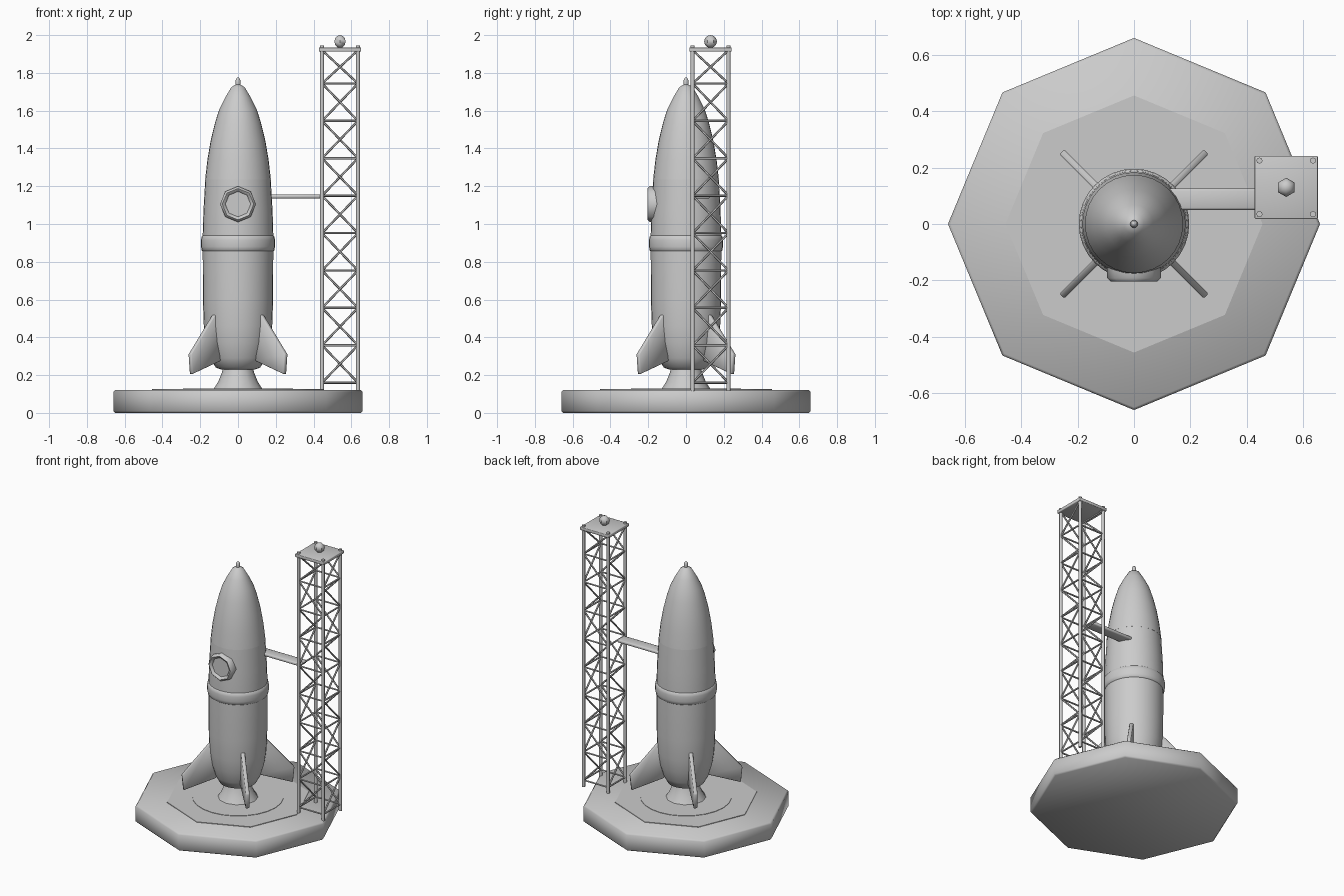
import bpy, bmesh
from math import sin, cos, pi, radians
from mathutils import Vector, Matrix

if "Cube" in bpy.data.objects:
    bpy.data.objects.remove(bpy.data.objects["Cube"])


def make(name, bm, loc=(0, 0, 0)):
    bmesh.ops.recalc_face_normals(bm, faces=bm.faces)
    me = bpy.data.meshes.new(name)
    bm.to_mesh(me)
    bm.free()
    ob = bpy.data.objects.new(name, me)
    ob.location = loc
    bpy.context.collection.objects.link(ob)
    return ob


def lathe(name, profile, sides, loc=(0, 0, 0)):
    """Revolve (radius, z) points about z, capping open ends."""
    bm = bmesh.new()
    rings = [[bm.verts.new((r * cos(2 * pi * i / sides), r * sin(2 * pi * i / sides), z))
              for i in range(sides)] for r, z in profile]
    for a, b in zip(rings, rings[1:]):
        for i in range(sides):
            j = (i + 1) % sides
            bm.faces.new((a[i], a[j], b[j], b[i]))
    bm.faces.new(rings[0])
    bm.faces.new(rings[-1])
    return make(name, bm, loc)


def box(name, lo, hi, bevel):
    lo, hi = Vector(lo), Vector(hi)
    bm = bmesh.new()
    bmesh.ops.create_cube(bm, size=1, matrix=Matrix.Translation((lo + hi) / 2)
                          @ Matrix.Diagonal((hi - lo).to_4d()))
    bmesh.ops.bevel(bm, geom=bm.edges[:], offset=bevel, segments=2, profile=0.5, affect='EDGES')
    return make(name, bm)


def rod(bm, a, b, r, sides):
    a, b = Vector(a), Vector(b)
    d = b - a
    m = Matrix.Translation((a + b) / 2) @ d.to_track_quat('Z', 'Y').to_matrix().to_4x4()
    bmesh.ops.create_cone(bm, cap_ends=True, segments=sides, radius1=r, radius2=r,
                          depth=d.length, matrix=m)


# Launch pad: octagonal slab with thin stepped plates
lathe("pad", [(0.65, 0), (0.66, 0.01), (0.66, 0.112), (0.65, 0.122)], 8)
lathe("pad_plate", [(0.456, 0.115), (0.456, 0.126)], 8)
lathe("scorch_disc", [(0.29, 0.12), (0.29, 0.129)], 24)

# Rocket engine, hull, nose, tip and waist band
lathe("nozzle", [(0.13, 0.125), (0.105, 0.165), (0.085, 0.215), (0.075, 0.25)], 12)
lathe("hull", [(0.09, 0.23), (0.118, 0.24), (0.145, 0.29), (0.168, 0.37), (0.181, 0.46),
               (0.186, 0.6), (0.187, 0.94), (0.183, 1.07), (0.173, 1.24)], 32)
lathe("nose", [(0.174, 1.235), (0.162, 1.34), (0.145, 1.44), (0.122, 1.535), (0.1, 1.605),
               (0.068, 1.67), (0.035, 1.725), (0.008, 1.74)], 32)
lathe("nose_tip", [(0.012, 1.73), (0.014, 1.75), (0.011, 1.767), (0.003, 1.776)], 12)
lathe("waist_band", [(0.183, 0.853), (0.192, 0.86), (0.196, 0.88), (0.196, 0.915),
                     (0.192, 0.935), (0.183, 0.942)], 32)

# Four diagonal fins
fin = [(0.165, 0.53), (0.187, 0.515), (0.362, 0.31), (0.352, 0.205), (0.14, 0.275)]
for k in range(4):
    bm = bmesh.new()
    sides = [[bm.verts.new((x, y, z)) for x, z in fin] for y in (-0.012, 0.012)]
    bm.faces.new(sides[0])
    bm.faces.new(sides[1])
    for i in range(5):
        j = (i + 1) % 5
        bm.faces.new((sides[0][i], sides[0][j], sides[1][j], sides[1][i]))
    bmesh.ops.bevel(bm, geom=bm.edges[:], offset=0.004, segments=1, affect='EDGES')
    make(f"fin_{k + 1}", bm).rotation_euler.z = pi / 4 + k * pi / 2

# Porthole facing the front: octagonal rim with recessed glass
rim = lathe("porthole", [(0.095, -0.03), (0.095, 0.008), (0.083, 0.02), (0.07, 0.012), (0.067, 0.004)],
            8, (0, -0.184, 1.105))
rim.rotation_euler = (radians(90), 0, 0)

# Service tower: four legs, level rings and zigzag braces
cx, cy, h = 0.54, 0.13, 0.095
corners = [(cx + sx * h, cy + sy * h) for sx, sy in ((-1, -1), (1, -1), (1, 1), (-1, 1))]
levels = [0.16 + 0.198 * k for k in range(9)] + [1.92]
bm = bmesh.new()
for x, y in corners:
    rod(bm, (x, y, 0.115), (x, y, 1.945), 0.011, 8)
make("tower_legs", bm)
bm = bmesh.new()
for k, z in enumerate(levels):
    for i in range(4):
        a, b = corners[i], corners[(i + 1) % 4]
        rod(bm, (*a, z), (*b, z), 0.006, 6)
        if k < len(levels) - 1:
            if k % 2:
                a, b = b, a
            rod(bm, (*a, z), (*b, levels[k + 1]), 0.006, 6)
make("tower_braces", bm)
box("tower_top", (cx - 0.112, cy - 0.112, 1.912), (cx + 0.112, cy + 0.112, 1.934), 0.004)

# Beacon on top of the tower
bm = bmesh.new()
bmesh.ops.create_uvsphere(bm, u_segments=6, v_segments=6, radius=0.034)
make("beacon", bm, (cx, cy, 1.966))

# Access arm from tower to rocket
box("access_arm", (0.1, 0.05, 1.135), (0.445, 0.126, 1.157), 0.008)

# Smooth shading with sharp edges kept
bpy.ops.object.select_all(action='SELECT')
bpy.context.view_layer.objects.active = rim
bpy.ops.object.shade_smooth_by_angle(angle=radians(50))
